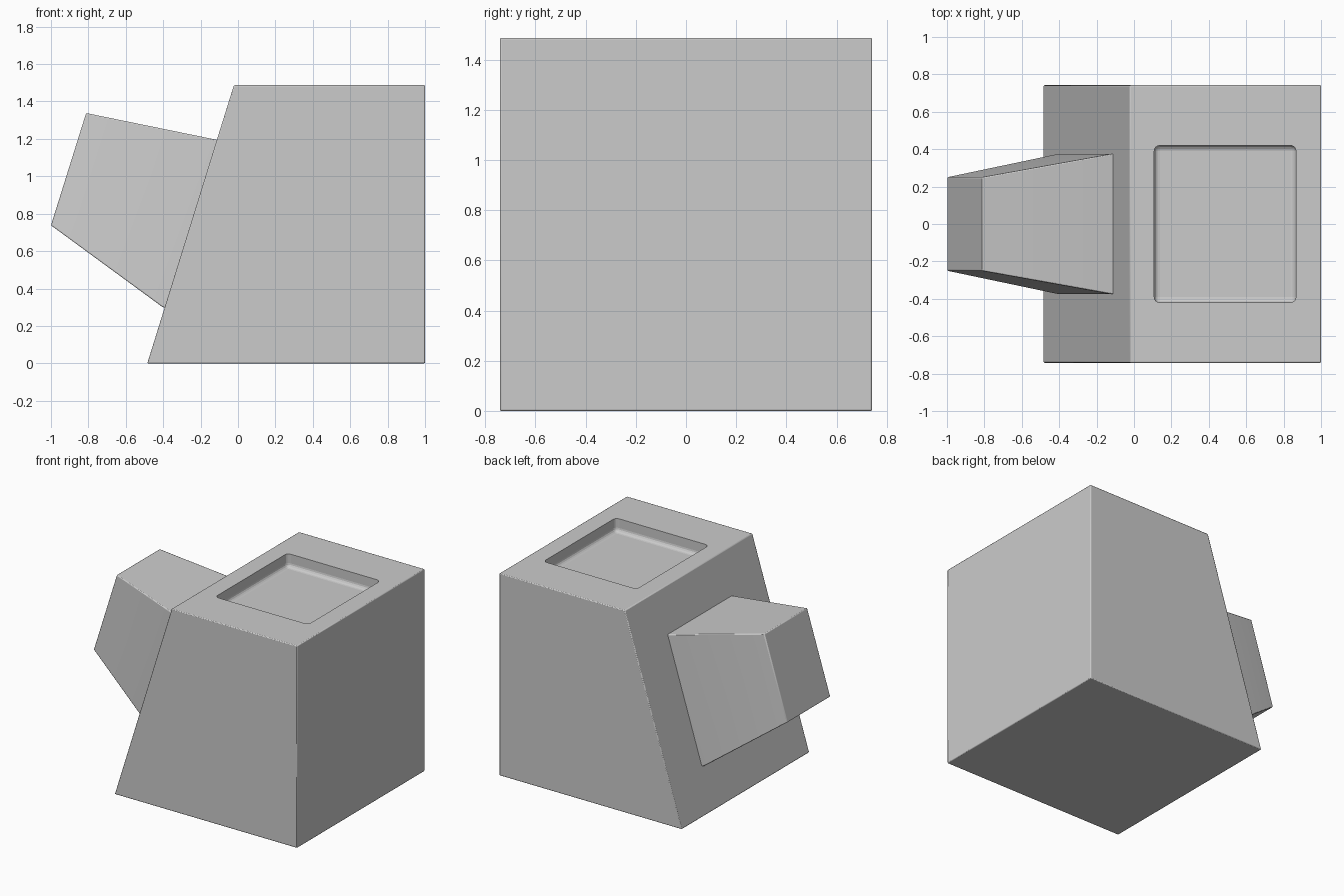
import bpy, bmesh

if "Cube" in bpy.data.objects:
    bpy.data.objects.remove(bpy.data.objects["Cube"])

grey = bpy.data.materials.new("light_grey")
grey.diffuse_color = (0.6, 0.6, 0.6, 1)
grey.use_nodes = True
grey.node_tree.nodes["Principled BSDF"].inputs["Base Color"].default_value = grey.diffuse_color


def loft(name, rings):
    """Closed solid through matching rings of points."""
    bm = bmesh.new()
    loops = [[bm.verts.new(p) for p in ring] for ring in rings]
    n = len(loops[0])
    bm.faces.new(loops[0])
    bm.faces.new(loops[-1])
    for a, b in zip(loops, loops[1:]):
        for i in range(n):
            j = (i + 1) % n
            bm.faces.new((a[i], a[j], b[j], b[i]))
    bmesh.ops.recalc_face_normals(bm, faces=bm.faces)
    mesh = bpy.data.meshes.new(name)
    bm.to_mesh(mesh)
    bm.free()
    ob = bpy.data.objects.new(name, mesh)
    mesh.materials.append(grey)
    bpy.context.collection.objects.link(ob)
    return ob


def bevel(ob, width, segments):
    m = ob.modifiers.new("rounded_edges", 'BEVEL')
    m.width, m.segments = width, segments
    m.limit_method, m.angle_limit = 'ANGLE', 0.5


def boolean(ob, other, operation):
    m = ob.modifiers.new(operation.lower(), 'BOOLEAN')
    m.operation, m.object, m.solver = operation, other, 'EXACT'


def slanted_ring(top, bottom, w):
    """Rectangle spanning two (x, z) points, with half width w in y."""
    (xt, zt), (xb, zb) = top, bottom
    return [(xt, -w, zt), (xt, w, zt), (xb, w, zb), (xb, -w, zb)]


def level_ring(x0, x1, y, z):
    return [(x0, -y, z), (x1, -y, z), (x1, y, z), (x0, y, z)]


# Block with one sloping side
body = loft("body", [level_ring(-0.485, 1.0, 0.742, 0),
                     level_ring(-0.022, 1.0, 0.742, 1.487)])
bevel(body, 0.006, 2)

# Rounded square recess in the top
cutter = loft("recess_cutter", [level_ring(0.108, 0.866, 0.42, 1.39),
                                level_ring(0.108, 0.866, 0.42, 1.65)])
bevel(cutter, 0.03, 4)
cutter.hide_render = True
cutter.hide_viewport = True
cutter.display_type = 'WIRE'
boolean(body, cutter, 'DIFFERENCE')

# Tapered snout standing square on the slope, its root sunk in the body
snout = loft("snout", [slanted_ring((-0.812, 1.338), (-1.0, 0.738), 0.25),
                       slanted_ring((-0.118, 1.196), (-0.405, 0.302), 0.375),
                       slanted_ring((-0.06, 1.178), (-0.347, 0.284), 0.375)])
bevel(snout, 0.006, 2)

for ob in (body, snout):
    bpy.ops.object.select_all(action='DESELECT')
    ob.select_set(True)
    bpy.context.view_layer.objects.active = ob
    bpy.ops.object.shade_smooth_by_angle(angle=0.6)
